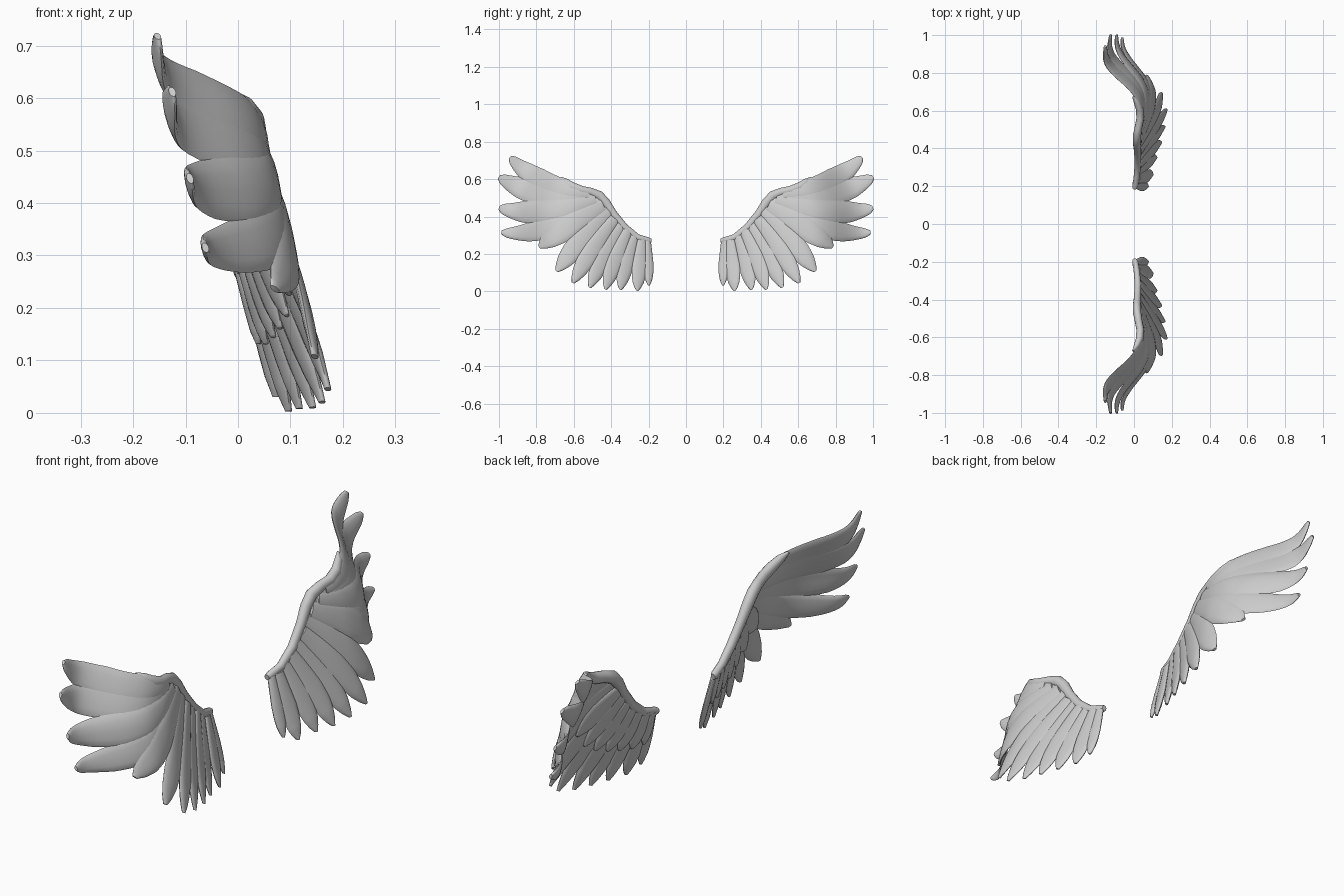
import bpy, bmesh, math
from mathutils import Vector

if "Cube" in bpy.data.objects:
    bpy.data.objects.remove(bpy.data.objects["Cube"])

grey = bpy.data.materials.new("feather_grey")
grey.diffuse_color = (0.6, 0.6, 0.6, 1)
grey.use_nodes = True
grey.node_tree.nodes["Principled BSDF"].inputs["Base Color"].default_value = grey.diffuse_color

# Depth of the wing sheet across the span (y, x)
SHEET = [(0.15, -.058), (0.2, -.05), (0.26, -.036), (0.4, .003), (0.5, .033), (0.6, .052), (0.7, .046),
         (0.78, .005), (0.85, -.055), (0.91, -.1), (0.96, -.115), (1.02, -.105), (1.12, -.085)]

def lerp_table(tab, v):
    for (a, p), (b, q) in zip(tab, tab[1:]):
        if v <= b:
            return p + (q - p) * max(0, (v - a) / (b - a))
    return tab[-1][1]

def sheet_x(y, z):
    # the fold leans inward towards the top of the wing
    y += 0.4 * max(0, z - .45) * min(1, max(0, (y - .5) / .12))
    f = sum(lerp_table(SHEET, y + d) for d in (-.03, -.015, 0, .015, .03)) / 5
    return f + 0.26 * (0.5 - z)

def loft(name, rings, side):
    bm = bmesh.new()
    vr = [[bm.verts.new((x, y * side, z)) for x, y, z in r] for r in rings]
    n = len(vr[0])
    for a, b in zip(vr, vr[1:]):
        for i in range(n):
            bm.faces.new((a[i], a[(i + 1) % n], b[(i + 1) % n], b[i]))
    bm.faces.new(vr[0])
    bm.faces.new(vr[-1])
    bmesh.ops.recalc_face_normals(bm, faces=bm.faces)
    me = bpy.data.meshes.new(name)
    bm.to_mesh(me)
    bm.free()
    me.materials.append(grey)
    ob = bpy.data.objects.new(name, me)
    bpy.context.collection.objects.link(ob)
    bpy.context.view_layer.objects.active = ob
    ob.select_set(True)
    bpy.ops.object.shade_smooth_by_angle(angle=math.radians(50))
    ob.select_set(False)

# Feather half-width along its length
SHORT = [(0, .62), (.25, .82), (.5, 1), (.7, .95), (.84, .74), (.94, .44), (1, .14)]
LONG = [(0, .5), (.3, .9), (.55, 1), (.72, .86), (.85, .62), (.95, .42), (1, .16)]

def feather(name, side, root, ctrl, tip, width, shape, off=0, tilt=0.03, thick=0.011):
    r, c, e = (Vector(p) for p in (root, ctrl, tip))
    rings = []
    for k in range(25):
        t = 1 - (1 - k / 24) ** 1.3
        p = r * (1 - t) ** 2 + c * 2 * t * (1 - t) + e * t * t
        d = ((c - r) * (1 - t) + (e - c) * t).normalized()
        nrm = Vector((-d.y, d.x))
        w = width / 2 * lerp_table(shape, t)
        ring = []
        for i in range(12):
            a = i * math.tau / 12
            s = math.cos(a) * w
            q = p + nrm * s
            h = thick * math.sin(a) * (0.6 + 0.4 * min(1, (1 - t) * 6))
            ring.append((sheet_x(q.x, q.y) + off + tilt * s + h, q.x, q.y))
        rings.append(ring)
    loft(name, rings, side)

# Secondary feathers: root, tip, width
SECONDARY = [((.205, .27), (.198, .03), .055), ((.235, .275), (.26, .003), .08),
             ((.275, .295), (.35, .008), .085), ((.31, .325), (.43, .010), .09),
             ((.345, .355), (.515, .02), .095), ((.38, .39), (.605, .045), .1),
             ((.41, .43), (.692, .107), .115), ((.44, .46), (.785, .236), .13)]
# Primary feathers: root, bend, tip, width
PRIMARY = [((.46, .48), (.74, .285), (.987, .315), .115), ((.48, .49), (.8, .385), (1.0, .447), .13),
           ((.5, .505), (.82, .495), (1.0, .612), .135), ((.52, .52), (.80, .558), (.94, .718), .12)]
# Arm centre line: y, z, half-width
ARM = [(.185, .268, .012), (.2, .27, .018), (.26, .287, .019), (.33, .342, .021), (.39, .415, .022),
       (.43, .475, .025), (.465, .512, .026), (.51, .53, .024), (.56, .54, .024),
       (.61, .56, .024), (.65, .588, .019), (.672, .607, .007)]

for side, label in ((1, "left"), (-1, "right")):
    for i, (r, e, w) in enumerate(SECONDARY):
        mid = ((r[0] + e[0]) / 2 + .01 * (i > 1), (r[1] + e[1]) / 2 + .015 * (i > 1))
        feather(f"{label}_secondary_feather_{i+1}", side, r, mid, e, w, SHORT, off=.003 * (i % 2))
    for i, (r, c, e, w) in enumerate(PRIMARY):
        feather(f"{label}_primary_feather_{i+1}", side, r, c, e, w, LONG, off=.003 * (i % 2))
    # Short covert feathers on the inner face
    for i in range(7):
        r, e, w = SECONDARY[i]
        r2, e2, _ = SECONDARY[i + 1]
        a = (Vector(r) + Vector(r2)) / 2
        b = a + ((Vector(e) + Vector(e2)) / 2 - a) * .55
        feather(f"{label}_covert_feather_{i+1}", side, a, (a + b) / 2, b, w * .85, SHORT, off=-.013, thick=.008)
    # Arm along the leading edge
    rings = []
    for k, (y, z, w) in enumerate(ARM):
        p, q = ARM[max(0, k - 1)], ARM[min(len(ARM) - 1, k + 1)]
        d = Vector((q[0] - p[0], q[1] - p[1])).normalized()
        x = sheet_x(y, z) - .004
        rings.append([(x + math.sin(a) * w * .85, y - d.y * math.cos(a) * w, z + d.x * math.cos(a) * w)
                      for a in (j * math.tau / 14 for j in range(14))])
    loft(f"{label}_wing_arm", rings, side)
